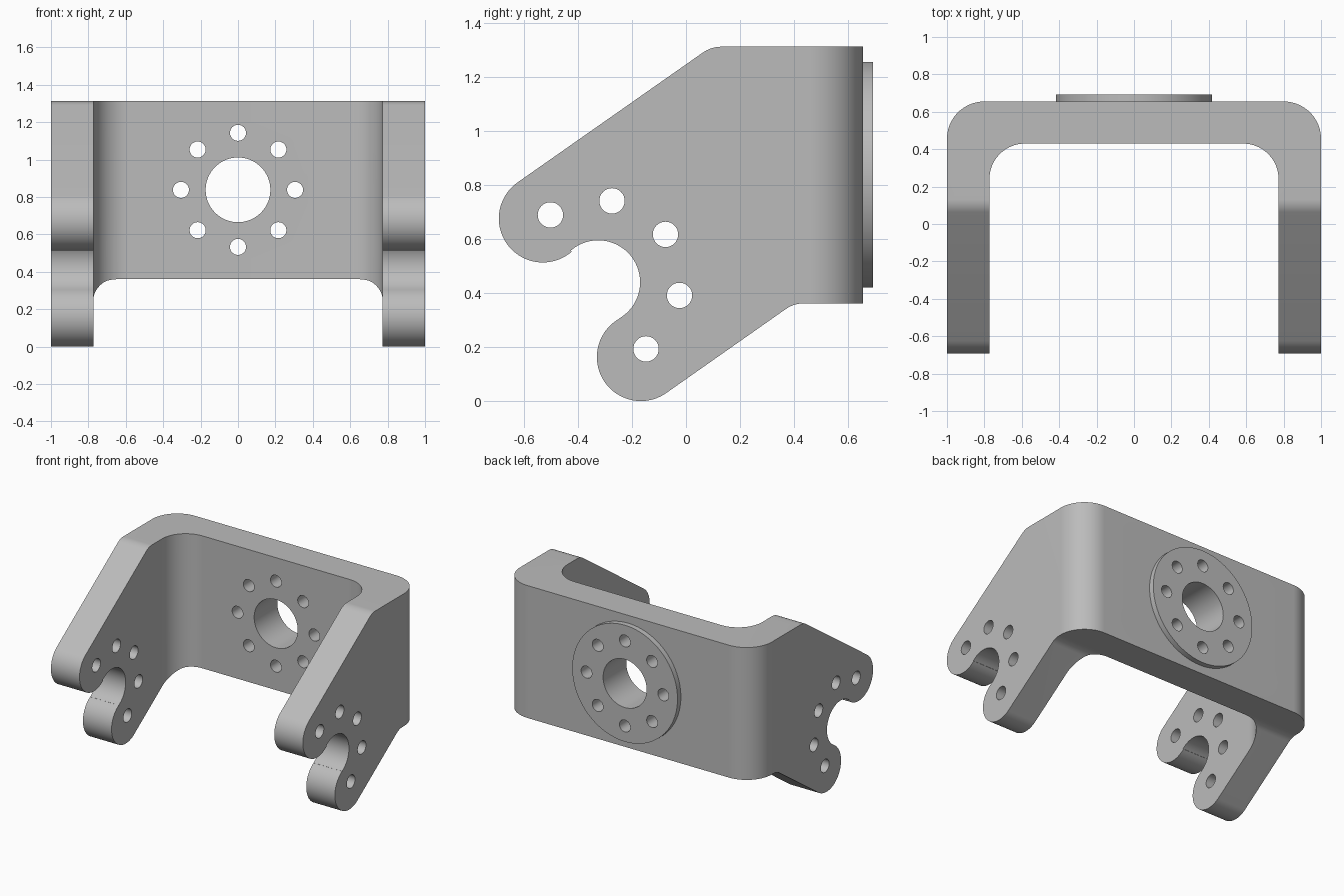
import bpy, bmesh
from math import sin, cos, tan, radians, pi
from mathutils import Vector

cube = bpy.data.objects.get("Cube")
if cube:
    bpy.data.objects.remove(cube, do_unlink=True)

metal = bpy.data.materials.new("plain grey metal")
metal.use_nodes = True
grey = (0.5, 0.5, 0.5, 1)
metal.diffuse_color = grey
metal.node_tree.nodes["Principled BSDF"].inputs["Base Color"].default_value = grey


def arc(u, v, r, start, end, steps=24):
    """Points on a circle arc, angles in degrees."""
    angles = [radians(start + (end - start) * i / steps) for i in range(steps + 1)]
    return [(u + r * cos(a), v + r * sin(a)) for a in angles]


def circle(u, v, r, steps=64):
    return arc(u, v, r, 0, 360, steps)[:-1]


def prism(name, outline, place, low, high):
    """Extrude a 2D outline; place(u, v, w) maps it into space."""
    bm = bmesh.new()
    face = bm.faces.new([bm.verts.new(place(u, v, low)) for u, v in outline])
    shift = Vector(place(0, 0, high)) - Vector(place(0, 0, low))
    top = bmesh.ops.extrude_face_region(bm, geom=[face])["geom"]
    bmesh.ops.translate(bm, vec=shift, verts=[g for g in top if isinstance(g, bmesh.types.BMVert)])
    bmesh.ops.recalc_face_normals(bm, faces=bm.faces)
    mesh = bpy.data.meshes.new(name)
    bm.to_mesh(mesh)
    bm.free()
    mesh.materials.append(metal)
    obj = bpy.data.objects.new(name, mesh)
    bpy.context.collection.objects.link(obj)
    return obj


def along_x(u, v, w):
    return (w, u, v)


def along_y(u, v, w):
    return (u, w, v)


def along_z(u, v, w):
    return (u, v, w)


def combine(target, tool, operation):
    tool.hide_render = True
    mod = target.modifiers.new(operation.lower(), "BOOLEAN")
    mod.operation, mod.solver, mod.object = operation, "EXACT", tool
    bpy.context.view_layer.objects.active = target
    bpy.ops.object.modifier_apply(modifier=mod.name)
    bpy.data.objects.remove(tool, do_unlink=True)


# U-shaped plan with rounded outer and inner corners
back, inner_back, inner_x, front = 0.655, 0.43, 0.773, -0.8
outer_r, inner_r = 0.2, 0.19
plan = [(inner_x, front), (1, front)]
plan += arc(1 - outer_r, back - outer_r, outer_r, 0, 90)
plan += arc(outer_r - 1, back - outer_r, outer_r, 90, 180)
plan += [(-1, front), (-inner_x, front)]
plan += arc(inner_r - inner_x, inner_back - inner_r, inner_r, 180, 90)
plan += arc(inner_x - inner_r, inner_back - inner_r, inner_r, 90, 0)
bracket = prism("bracket", plan, along_z, -0.1, 1.5)

# Side silhouette: sloped edges, two round lobes and a round notch
top, bottom, bend = 1.312, 0.362, 0.12
ease = bend * tan(radians(17.5))
side = [(0.9, top)]
side += arc(0.0935 + ease, top - bend, bend, 90, 125, 8)
side += arc(-0.53, 0.676, 0.163, 125, 311, 40)
side += arc(-0.325, 0.44, 0.155, 131, -60.3, 40)
side += arc(-0.167, 0.163, 0.163, 119.7, 305, 40)
side += arc(0.4 + ease, bottom - bend, bend, 125, 90, 8)
side += [(0.9, bottom)]
combine(bracket, prism("side_silhouette", side, along_x, -1.2, 1.2), "INTERSECT")

# Raised round boss on the back
hub_z = 0.838
combine(bracket, prism("boss", circle(0, hub_z, 0.418, 96), along_y, 0.6, 0.693), "UNION")

# Centre bore with a ring of eight bolt holes
combine(bracket, prism("bore", circle(0, hub_z, 0.173), along_y, 0.2, 0.9), "DIFFERENCE")
for i in range(8):
    u, v = 0.305 * cos(i * pi / 4), hub_z + 0.305 * sin(i * pi / 4)
    combine(bracket, prism("bolt_hole", circle(u, v, 0.043, 32), along_y, 0.2, 0.9), "DIFFERENCE")

# Five holes through both arms
for u, v in [(-0.502, 0.689), (-0.274, 0.741), (-0.076, 0.617), (-0.024, 0.391), (-0.148, 0.193)]:
    combine(bracket, prism("arm_hole", circle(u, v, 0.047, 32), along_x, -1.2, 1.2), "DIFFERENCE")

bpy.ops.object.select_all(action="DESELECT")
bracket.select_set(True)
bpy.context.view_layer.objects.active = bracket
bpy.ops.object.shade_smooth_by_angle(angle=radians(30))
